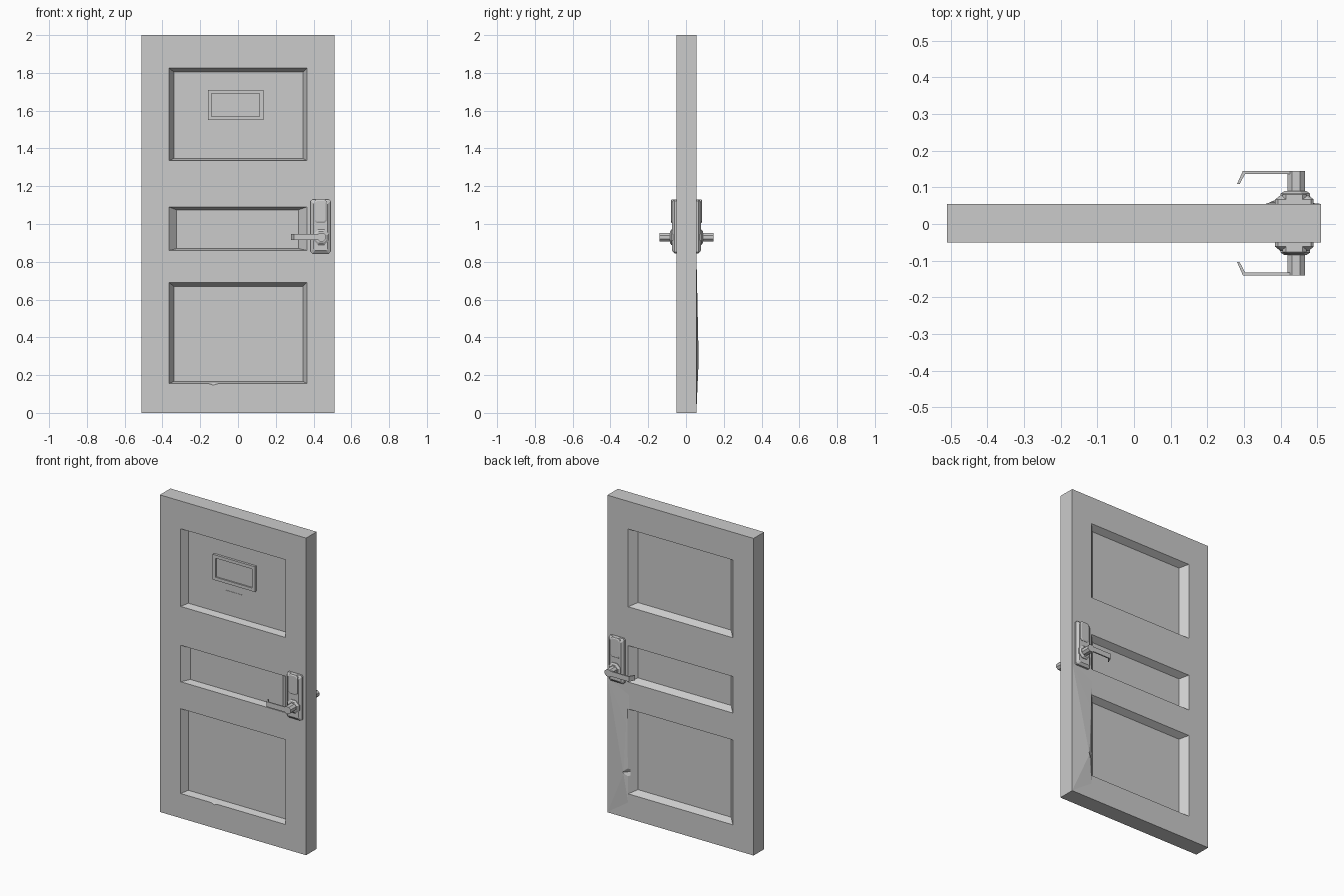
import bpy, bmesh
from mathutils import Vector

if "Cube" in bpy.data.objects:
    bpy.data.objects.remove(bpy.data.objects["Cube"])

grey = bpy.data.materials.new("plain grey")
grey.use_nodes = True
COLOR = (0.6, 0.6, 0.6, 1)
grey.diffuse_color = COLOR
grey.node_tree.nodes["Principled BSDF"].inputs["Base Color"].default_value = COLOR

FRONT, BACK, MID = -0.05, 0.055, 0.0025


def finish(name, bm):
    bmesh.ops.recalc_face_normals(bm, faces=bm.faces)
    mesh = bpy.data.meshes.new(name)
    bm.to_mesh(mesh)
    bm.free()
    obj = bpy.data.objects.new(name, mesh)
    bpy.context.collection.objects.link(obj)
    mesh.materials.append(grey)
    return obj


def loft(name, *loops):
    """Solid skinned through matching rings of points."""
    bm = bmesh.new()
    rings = [[bm.verts.new(p) for p in loop] for loop in loops]
    for a, b in zip(rings, rings[1:]):
        for i in range(len(a)):
            j = (i + 1) % len(a)
            bm.faces.new((a[i], a[j], b[j], b[i]))
    bm.faces.new(rings[0])
    bm.faces.new(rings[-1])
    return finish(name, bm)


def rect(x0, x1, z0, z1, y):
    return [Vector((x, y, z)) for x, z in ((x0, z0), (x1, z0), (x1, z1), (x0, z1))]


def chamfered(x0, x1, z0, z1, y, c):
    """Rectangle with cut corners."""
    pts = [(x0 + c, z0), (x1 - c, z0), (x1, z0 + c), (x1, z1 - c),
           (x1 - c, z1), (x0 + c, z1), (x0, z1 - c), (x0, z0 + c)]
    return [Vector((x, y, z)) for x, z in pts]


def box(name, x0, x1, y0, y1, z0, z1):
    return loft(name, rect(x0, x1, z0, z1, y0), rect(x0, x1, z0, z1, y1))


def hull(name, pts):
    bm = bmesh.new()
    for p in pts:
        bm.verts.new(p)
    bmesh.ops.convex_hull(bm, input=bm.verts)
    return finish(name, bm)


def combine(obj, tool, operation):
    mod = obj.modifiers.new("cut", "BOOLEAN")
    mod.operation, mod.object, mod.solver = operation, tool, "EXACT"
    bpy.context.view_layer.objects.active = obj
    bpy.ops.object.modifier_apply(modifier=mod.name)
    bpy.data.objects.remove(tool)


# Door slab with the bent stile on the back
door = box("door_slab", -0.51, 0.51, FRONT, BACK, 0, 2)
bulge = hull("stile_bulge", [(0.35, 0.04, 0.72), (0.508, 0.04, 0.85), (0.508, 0.04, 0.004),
                             (0.35, 0.04, 0.1), (0.508, BACK, 0.85), (0.508, BACK, 0.004),
                             (0.36, BACK, 0.78), (0.365, BACK, 0.1),
                             (0.375, 0.06, 0.6), (0.39, 0.067, 0.28)])
combine(door, bulge, "UNION")

# Recessed panels: z range, then insets left, right, bottom, top
panels = [(1.335, 1.825, 0.025, 0.02, 0.012, 0.02),
          (0.86, 1.09, 0.04, 0.045, 0.01, 0.015),
          (0.155, 0.69, 0.025, 0.02, 0.012, 0.02)]
DEPTH = 0.04
for side, surface in ((1, FRONT), (-1, BACK)):
    for z0, z1, left, right, low, top in panels:
        if side < 0:
            left, right, low, top = 0.04, 0.04, 0.022, 0.022
        outer = rect(-0.365, 0.365, z0, z1, surface)
        inner = rect(-0.365 + left, 0.365 - right, z0 + low, z1 - top, surface + side * DEPTH)
        beyond = [o + (o - i) * 0.5 for o, i in zip(outer, inner)]
        combine(door, loft("panel_cutter", beyond, inner), "DIFFERENCE")

# Dents on the panel lips
combine(door, hull("lip_cutter", [(-0.22, -0.06, 0.165), (-0.04, -0.06, 0.165), (-0.13, -0.06, 0.135),
                                  (-0.13, -0.03, 0.17)]), "DIFFERENCE")
combine(door, hull("stile_cutter", [(0.355, 0.08, 0.2), (0.41, 0.08, 0.29), (0.355, 0.08, 0.38),
                                    (0.355, 0.035, 0.29)]), "DIFFERENCE")

# Sign holder and thin notice on the upper front panel
PANEL = FRONT + DEPTH
sign = loft("sign_holder", rect(-0.16, 0.135, 1.55, 1.71, PANEL + 0.002),
            rect(-0.16, 0.135, 1.55, 1.71, PANEL - 0.015),
            rect(-0.14, 0.115, 1.57, 1.69, PANEL - 0.015),
            rect(-0.14, 0.115, 1.57, 1.69, PANEL - 0.006))
notice = box("notice_plate", -0.075, 0.04, PANEL - 0.002, PANEL + 0.002, 1.385, 1.5)

# Lock hardware, mirrored to both faces
for label, side in (("front", -1), ("back", 1)):
    def y(out):
        return MID + side * (0.0525 + out)

    loft(label + "_lock_plate", chamfered(0.385, 0.49, 0.845, 1.13, y(-0.003), 0.008),
         chamfered(0.385, 0.49, 0.845, 1.13, y(0.012), 0.008),
         chamfered(0.4, 0.475, 0.86, 1.115, y(0.024), 0.008))
    loft(label + "_lock_cover", chamfered(0.405, 0.47, 1.005, 1.13, y(0.01), 0.01),
         chamfered(0.405, 0.47, 1.005, 1.13, y(0.026), 0.01),
         chamfered(0.411, 0.464, 1.012, 1.123, y(0.03), 0.01))
    loft(label + "_handle_rose", chamfered(0.4, 0.48, 0.89, 0.97, y(0.015), 0.023),
         chamfered(0.4, 0.48, 0.89, 0.97, y(0.028), 0.023),
         chamfered(0.41, 0.47, 0.9, 0.96, y(0.035), 0.018))
    loft(label + "_handle_neck", chamfered(0.418, 0.466, 0.908, 0.952, y(0.03), 0.013),
         chamfered(0.418, 0.466, 0.908, 0.952, y(0.09), 0.013))

    # Lever bar with its tip bent toward the door
    path = [(0.43, 0.082), (0.303, 0.082), (0.288, 0.054), (0.281, 0.054), (0.297, 0.09), (0.43, 0.09)]
    loft(label + "_lever", [(x, y(out), 0.914) for x, out in path],
         [(x, y(out), 0.946) for x, out in path])
